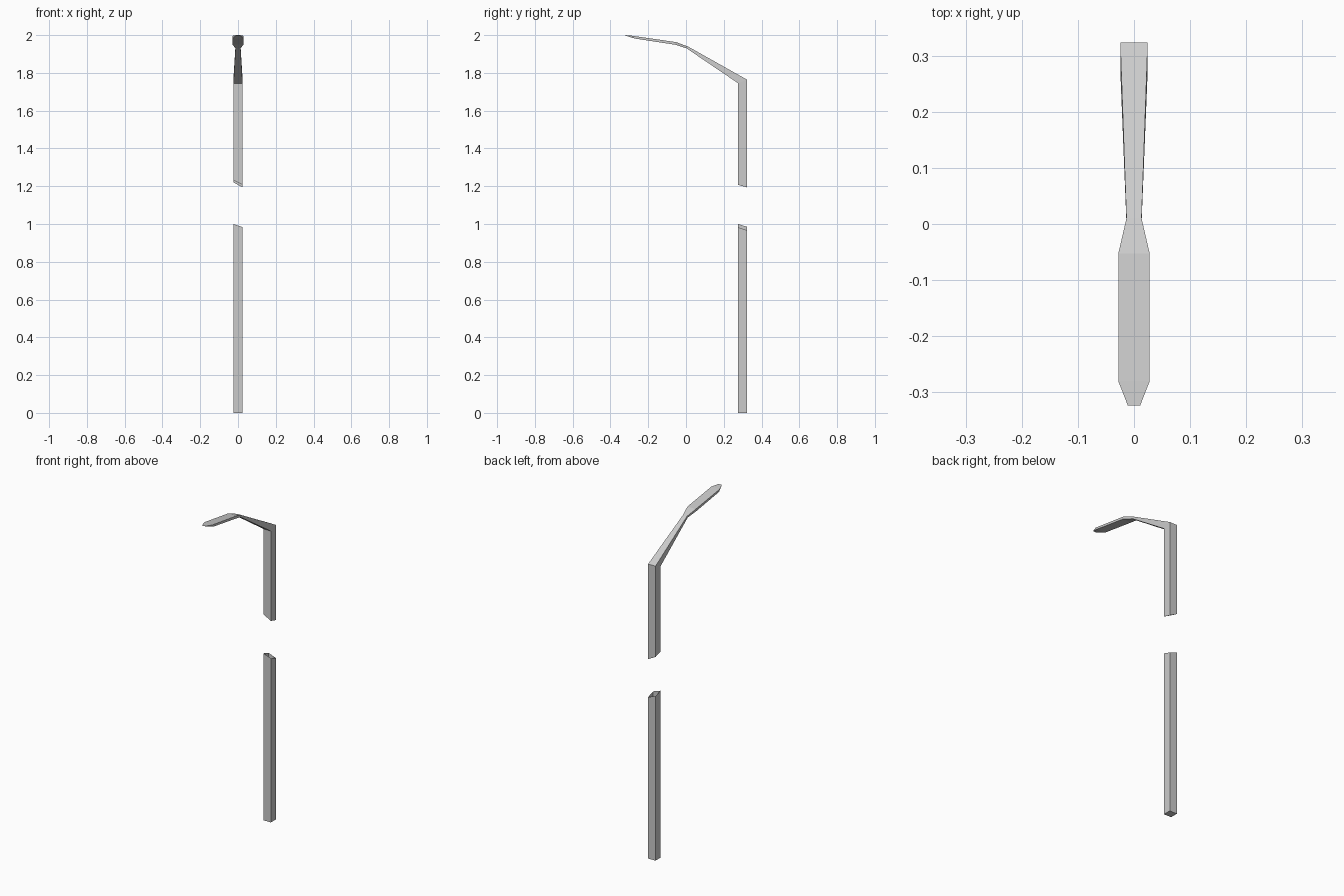
import bpy, bmesh

if "Cube" in bpy.data.objects:
    bpy.data.objects.remove(bpy.data.objects["Cube"])

HALF, FRONT, BACK = 0.0245, 0.276, 0.3235


def loft(name, rings, cap_first=False, cap_last=False):
    """Skin four-cornered rings into a flat-shaded tube."""
    bm = bmesh.new()
    loops = [[bm.verts.new(p) for p in ring] for ring in rings]
    for a, b in zip(loops, loops[1:]):
        for i in range(4):
            j = (i + 1) % 4
            bm.faces.new((a[i], a[j], b[j], b[i]))
    if cap_first:
        bm.faces.new(loops[0][::-1])
    if cap_last:
        bm.faces.new(loops[-1])
    bmesh.ops.recalc_face_normals(bm, faces=bm.faces[:])
    mesh = bpy.data.meshes.new(name)
    bm.to_mesh(mesh)
    bm.free()
    obj = bpy.data.objects.new(name, mesh)
    bpy.context.collection.objects.link(obj)
    return obj


def post_ring(z_fl, z_fr, z_br, z_bl):
    """Post section with its own height at each corner."""
    return [(-HALF, FRONT, z_fl), (HALF, FRONT, z_fr),
            (HALF, BACK, z_br), (-HALF, BACK, z_bl)]


def arm_ring(w, lower, upper):
    """Arm section from a lower and an upper (y, z) point."""
    return [(-w, *lower), (w, *lower), (w, *upper), (-w, *upper)]


# lower post, closed at the foot, hollow at the slanted break
loft("lower_post", [post_ring(0, 0, 0, 0),
                    post_ring(1.0, 0.983, 0.967, 0.985)], cap_first=True)

# upper post running on into the bent arm and flat lamp head
loft("upper_post_and_lamp_head", [
    post_ring(1.233, 1.207, 1.194, 1.22),
    arm_ring(HALF, (FRONT, 1.745), (BACK, 1.764)),
    arm_ring(0.0135, (0.003, 1.930), (0.010, 1.940)),
    arm_ring(0.028, (-0.057, 1.949), (-0.053, 1.963)),
    arm_ring(0.028, (-0.272, 1.982), (-0.280, 1.996)),
    arm_ring(0.011, (-0.322, 1.998), (-0.3235, 2.0)),
], cap_last=True)
